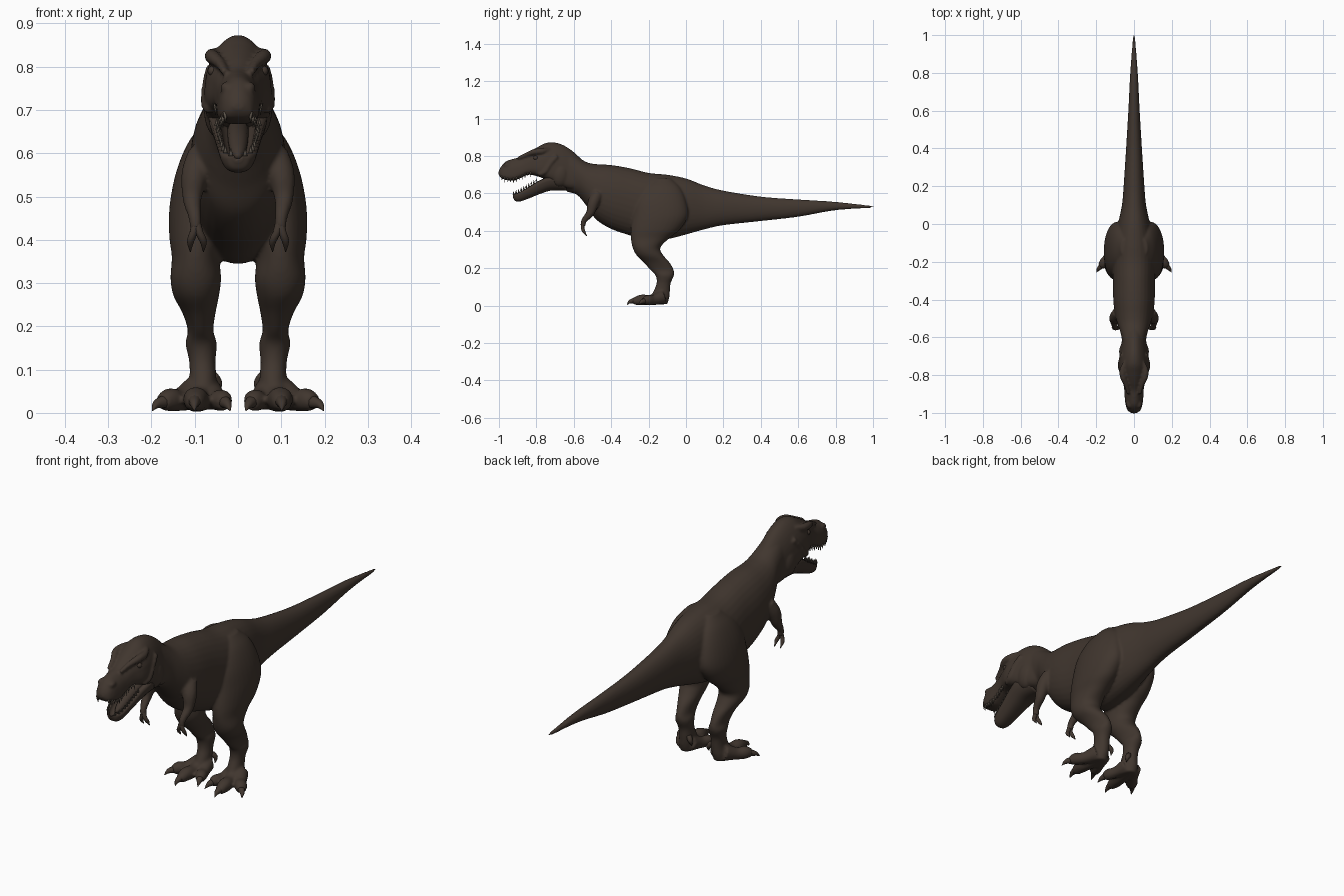
import bpy, bmesh, math
from mathutils import Vector, Matrix

if "Cube" in bpy.data.objects:
    bpy.data.objects.remove(bpy.data.objects["Cube"])


def material(name, rgb):
    m = bpy.data.materials.new(name)
    m.diffuse_color = (*rgb, 1)
    m.use_nodes = True
    m.node_tree.nodes["Principled BSDF"].inputs["Base Color"].default_value = m.diffuse_color
    return m


SKIN = material("dark_brown_skin", (0.052, 0.037, 0.028))
TOOTH = material("dull_tooth", (0.11, 0.09, 0.07))


def spline(rows, steps):
    """Catmull-Rom through rows of numbers."""
    p = [Vector(r) for r in rows]
    p = [p[0] * 2 - p[1]] + p + [p[-1] * 2 - p[-2]]
    out = []
    for a, b, c, d in zip(p, p[1:], p[2:], p[3:]):
        for i in range(steps):
            t = i / steps
            out.append((b * 2 + (c - a) * t + (a * 2 - b * 5 + c * 4 - d) * t * t
                        + (b * 3 - a - c * 3 + d) * t ** 3) * 0.5)
    return out + [p[-2]]


def superellipse(t, n):
    c, s = math.cos(t), math.sin(t)
    return (math.copysign(abs(c) ** (2 / n), c), math.copysign(abs(s) ** (2 / n), s))


def oval(t):
    return superellipse(t, 2.1)


def skull(t):                       # rounded roof, square wider mouth edge
    a, b = superellipse(t, 2 if math.sin(t) > 0 else 3.5)
    return a * (1 - 0.15 * b), b


def trough(t):                      # open U section for the lower jaw
    a, b = superellipse(t, 2.6)
    return (a, b) if b < 0 else (0.7 * a, -0.5 * b)


def loft(bm, rings, shape=oval, segs=32):
    """rings: (centre, u, v) vectors, bridged and capped."""
    loops = []
    for c, u, v in rings:
        pts = [shape(math.tau * (k + 0.5) / segs) for k in range(segs)]
        loops.append([bm.verts.new(c + u * a + v * b) for a, b in pts])
    for p, q in zip(loops, loops[1:]):
        for k in range(segs):
            j = (k + 1) % segs
            bm.faces.new((p[k], p[j], q[j], q[k]))
    bm.faces.new(loops[0])
    bm.faces.new(loops[-1])


def trunk(bm, rows, shape=oval, steps=6):
    """rows: y, top z, bottom z, half width."""
    rings = []
    for y, top, low, w in spline(rows, steps):
        mid = top if shape is trough else (top + low) / 2
        rings.append((Vector((0, y, mid)), Vector((w, 0, 0)), Vector((0, 0, mid - low))))
    loft(bm, rings, shape)


def column(bm, rows, side):
    """rows: z, front y, back y, inner x, outer x."""
    loft(bm, [(Vector((side * (xi + xo) / 2, (yf + yb) / 2, z)),
               Vector(((xo - xi) / 2, 0, 0)), Vector((0, (yb - yf) / 2, 0)))
              for z, yf, yb, xi, xo in spline(rows, 5)])


def tube(bm, rows, side=1, segs=14):
    """rows: x, y, z, radius."""
    pts = spline([(side * x, y, z, r) for x, y, z, r in rows], 4)
    rings = []
    for i, p in enumerate(pts):
        d = (pts[min(i + 1, len(pts) - 1)] - pts[max(i - 1, 0)]).to_3d().normalized()
        q = d.to_track_quat('Z', 'Y')
        r = max(p[3], 0.0008)
        rings.append((p.to_3d(), q @ Vector((r, 0, 0)), q @ Vector((0, r, 0))))
    loft(bm, rings, segs=segs)


def ball(bm, centre, size):
    bmesh.ops.create_uvsphere(bm, u_segments=20, v_segments=12, radius=1,
                              matrix=Matrix.Translation(centre) @ Matrix.Diagonal((*size, 1)))


def finish(name, bm, mat, voxel=0):
    bmesh.ops.recalc_face_normals(bm, faces=bm.faces[:])
    for f in bm.faces:
        f.smooth = True
    me = bpy.data.meshes.new(name)
    bm.to_mesh(me)
    bm.free()
    me.materials.append(mat)
    ob = bpy.data.objects.new(name, me)
    bpy.context.collection.objects.link(ob)
    if voxel:                       # weld overlapping volumes into one soft skin
        m = ob.modifiers.new("weld", 'REMESH')
        m.mode, m.voxel_size, m.use_smooth_shade = 'VOXEL', voxel, True
        s = ob.modifiers.new("soften", 'SMOOTH')
        s.factor, s.iterations = 0.5, 4


BODY = [(1.003, .533, .523, .005), (.8, .555, .51, .02), (.6, .568, .475, .03),
        (.4, .583, .452, .042), (.2, .615, .43, .055), (.1, .642, .408, .064),
        (0, .68, .38, .085), (-.1, .70, .355, .105), (-.2, .71, .345, .114),
        (-.3, .735, .375, .111), (-.4, .752, .41, .11), (-.48, .757, .46, .101),
        (-.53, .767, .53, .087), (-.58, .797, .59, .07), (-.64, .84, .61, .06)]
HEAD = [(-.56, .785, .62, .055), (-.62, .837, .62, .062), (-.68, .868, .64, .07),
        (-.74, .872, .67, .075), (-.79, .85, .69, .072), (-.84, .822, .70, .056),
        (-.88, .797, .685, .049), (-.92, .786, .668, .047), (-.96, .773, .672, .042),
        (-.988, .745, .682, .031), (-1.002, .72, .70, .012)]
JAW = [(-.64, .70, .615, .06), (-.72, .70, .615, .068), (-.78, .678, .597, .06),
       (-.84, .642, .573, .05), (-.89, .612, .556, .041), (-.915, .602, .561, .029),
       (-.926, .595, .58, .011)]
LEG = [(.68, -.17, -.08, .02, .07), (.63, -.23, -.03, .02, .112), (.56, -.27, .0, .02, .142),
       (.48, -.285, .01, .02, .158), (.41, -.295, -.03, .03, .159), (.36, -.295, -.09, .042, .153),
       (.31, -.285, -.137, .039, .156), (.27, -.265, -.122, .044, .149),
       (.23, -.225, -.087, .052, .128), (.19, -.19, -.066, .057, .116),
       (.16, -.162, -.065, .049, .121), (.12, -.157, -.082, .052, .113),
       (.08, -.172, -.086, .05, .112), (.04, -.19, -.09, .05, .118), (.008, -.185, -.1, .055, .115)]
TOES = [[(.085, -.13, .045, .04), (.092, -.19, .03, .028), (.098, -.235, .031, .029),
         (.1, -.27, .025, .022), (.101, -.285, .021, .014)],
        [(.1, -.13, .045, .038), (.135, -.175, .03, .026), (.158, -.205, .03, .027),
         (.175, -.225, .024, .019)],
        [(.07, -.13, .045, .036), (.05, -.18, .03, .024), (.038, -.215, .029, .025),
         (.03, -.235, .022, .018)]]
CLAWS = [[(.1, -.272, .028, .016), (.101, -.3, .021, .01), (.101, -.315, .005, .001)],
         [(.17, -.22, .026, .016), (.188, -.238, .02, .01), (.198, -.255, .005, .001)],
         [(.032, -.23, .026, .015), (.024, -.25, .019, .01), (.018, -.268, .005, .001)],
         [(.058, -.105, .085, .012), (.046, -.098, .068, .01), (.044, -.105, .045, .001)]]

# body, legs, toes, skull and upper arms welded together
bm = bmesh.new()
trunk(bm, BODY)
trunk(bm, HEAD, skull)
for side in (1, -1):
    column(bm, LEG, side)
    for toe in TOES:
        tube(bm, toe, side)
    # shoulder to wrist
    tube(bm, [(.085, -.47, .6, .03), (.1, -.495, .55, .031), (.106, -.512, .495, .022),
              (.1, -.545, .455, .015), (.097, -.551, .425, .014)], side)
    # brow ridge, cheek flange and jaw muscle
    tube(bm, [(.045, -.73, .835, .01), (.06, -.77, .826, .016), (.058, -.81, .822, .016),
              (.042, -.85, .808, .012), (.03, -.9, .787, .008)], side)
    tube(bm, [(.062, -.69, .80, .012), (.07, -.725, .76, .013), (.073, -.755, .715, .013),
              (.066, -.79, .70, .01)], side)
    ball(bm, (side * .045, -.675, .70), (.034, .05, .065))
    ball(bm, (side * .027, -.955, .752), (.014, .022, .013))
finish("body", bm, SKIN, 0.006)

# lower jaw with tongue
bm = bmesh.new()
trunk(bm, JAW, trough)
tube(bm, [(0, -.72, .655, .025), (0, -.8, .63, .024), (0, -.86, .603, .018), (0, -.89, .592, .006)])
finish("lower_jaw", bm, SKIN)

# claws and eyes
bm = bmesh.new()
for side in (1, -1):
    for claw in CLAWS:
        tube(bm, claw, side, 10)
finish("toe_claws", bm, SKIN)

bm = bmesh.new()
for side in (1, -1):
    for x, y in ((.11, -.528), (.08, -.532)):
        tube(bm, [(.097, -.55, .44, .011), ((x + .097) / 2, -.553, .415, .009),
                  (x, -.546, .396, .008), (x, -.53, .372, .001)], side, 10)
finish("fingers", bm, SKIN)

bm = bmesh.new()
for side in (1, -1):
    ball(bm, (side * .058, -.803, .79), (.012, .013, .012))
finish("eyes", bm, SKIN)


# teeth along both jaw rims
def add_teeth(bm, rows, start, end, count, upper):
    path = spline(rows, 12)
    for i in range(count):
        y = start + (end - start) * i / (count - 1)
        _, top, low, w = min(path, key=lambda r: abs(r[0] - y))
        size = 0.026 + 0.008 * math.sin(i * 1.9) if upper else 0.018
        z = low + 0.002 if upper else top + 0.005
        turn = Matrix.Rotation(math.pi if upper else 0, 4, 'X')
        for side in (1, -1):
            bmesh.ops.create_cone(bm, segments=8, radius1=.0055, radius2=.0005, depth=size,
                                  cap_ends=True,
                                  matrix=Matrix.Translation((side * w * .87, y, z)) @ turn)


bm = bmesh.new()
add_teeth(bm, HEAD, -.984, -.83, 11, True)
add_teeth(bm, JAW, -.922, -.80, 10, False)
finish("teeth", bm, TOOTH)
